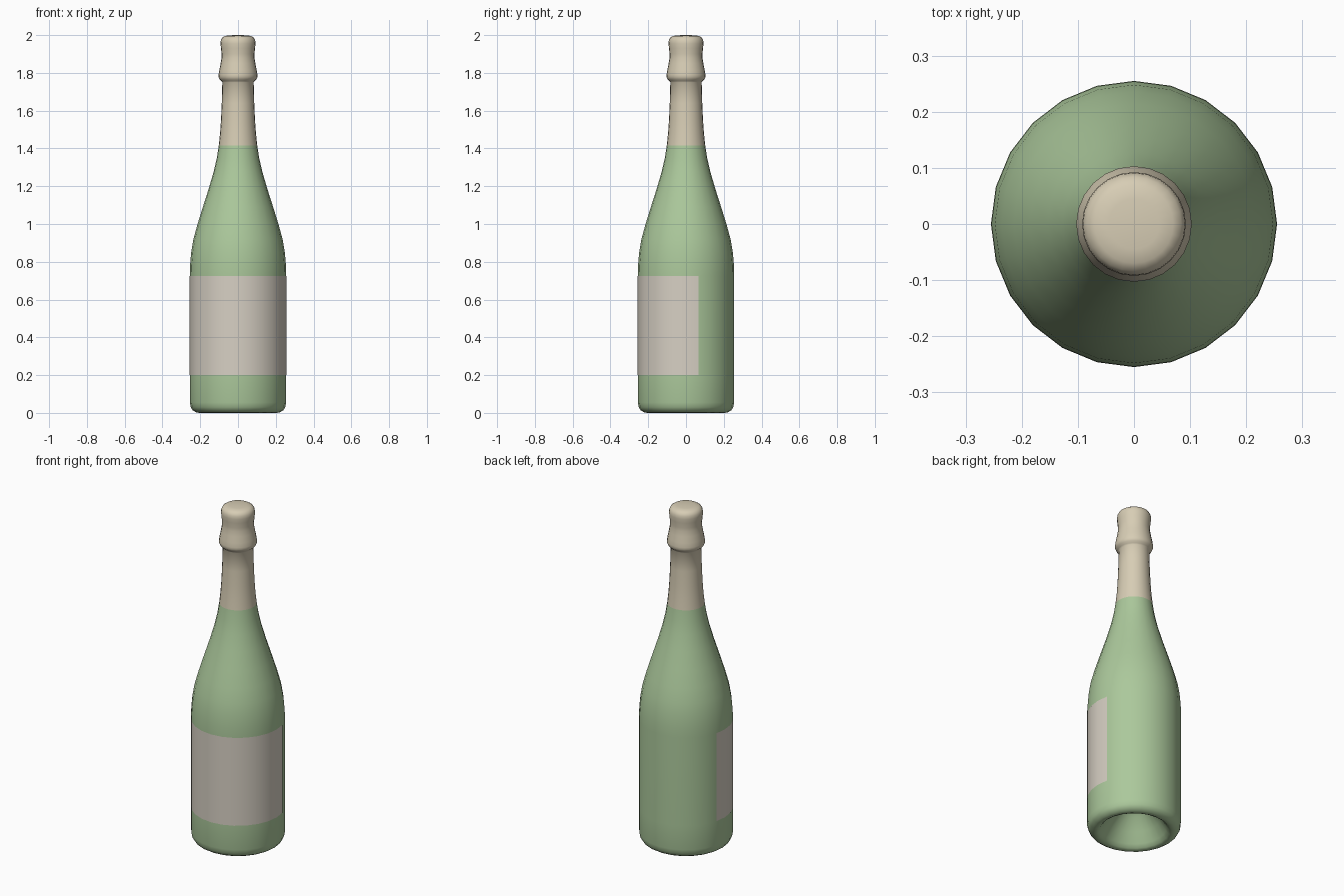
import bpy, bmesh, math

if "Cube" in bpy.data.objects:
    bpy.data.objects.remove(bpy.data.objects["Cube"])

SIDES = 24


def material(name, color):
    m = bpy.data.materials.new(name)
    m.diffuse_color = (*color, 1)
    m.use_nodes = True
    m.node_tree.nodes["Principled BSDF"].inputs["Base Color"].default_value = m.diffuse_color
    return m


def lathe(name, profile, mat, first=0, steps=SIDES):
    """Revolve (radius, z) points around z; a radius of 0 becomes a pole."""
    bm = bmesh.new()
    full = steps == SIDES
    columns = steps if full else steps + 1
    rings = []
    for r, z in profile:
        if r == 0:
            rings.append([bm.verts.new((0, 0, z))] * columns)
            continue
        angles = [math.tau * (first + i) / SIDES for i in range(columns)]
        rings.append([bm.verts.new((r * math.cos(a), r * math.sin(a), z)) for a in angles])
    for low, high in zip(rings, rings[1:]):
        for i in range(steps):
            j = (i + 1) % columns
            corners = dict.fromkeys((low[i], low[j], high[j], high[i]))
            bm.faces.new(list(corners))
    mesh = bpy.data.meshes.new(name)
    bm.to_mesh(mesh)
    bm.free()
    mesh.materials.append(mat)
    obj = bpy.data.objects.new(name, mesh)
    bpy.context.collection.objects.link(obj)
    bpy.ops.object.select_all(action='DESELECT')
    obj.select_set(True)
    bpy.context.view_layer.objects.active = obj
    bpy.ops.object.shade_smooth_by_angle(angle=math.radians(60))
    return obj


glass = material("green_glass", (0.41, 0.58, 0.33))
foil = material("cream_foil", (0.68, 0.61, 0.46))
paper = material("label_paper", (0.68, 0.63, 0.55))

# Glass body: hollow punt underneath, rounded heel, straight wall, long shoulder
lathe("bottle_body", [
    (0, 0.20), (0.04, 0.19), (0.09, 0.145), (0.14, 0.08), (0.175, 0.025),
    (0.19, 0.007), (0.205, 0), (0.222, 0.003), (0.24, 0.014), (0.25, 0.03),
    (0.255, 0.055), (0.255, 0.20), (0.255, 0.725), (0.254, 0.78),
    (0.248, 0.85), (0.236, 0.92), (0.214, 1.0), (0.186, 1.09),
    (0.154, 1.19), (0.128, 1.28), (0.112, 1.35), (0.102, 1.415)], glass)

# Foil: sleeve on the neck, collar ring, and cork cap
lathe("neck_foil", [
    (0.102, 1.415), (0.095, 1.48), (0.09, 1.55), (0.086, 1.64),
    (0.083, 1.75), (0.088, 1.757), (0.098, 1.766), (0.103, 1.778),
    (0.103, 1.79), (0.099, 1.815), (0.092, 1.85), (0.087, 1.88),
    (0.087, 1.90), (0.090, 1.93), (0.0925, 1.955), (0.091, 1.972),
    (0.084, 1.986), (0.070, 1.995), (0.045, 1.999), (0, 2.0)], foil)

# Paper label wrapped around the front, past both sides
lathe("front_label", [(0.256, 0.20), (0.256, 0.725)], paper, first=-13, steps=14)
